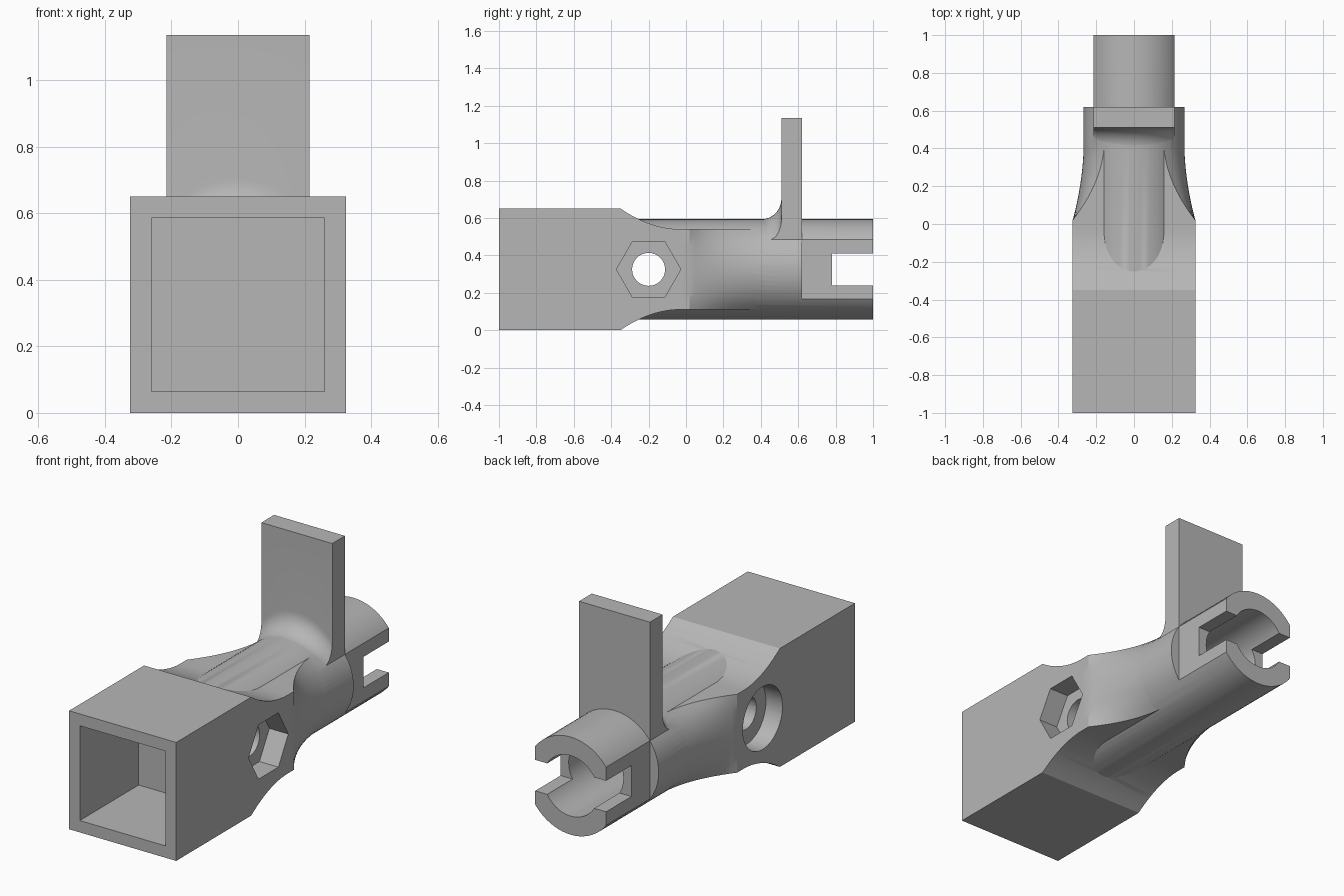
import bpy, bmesh, math
from mathutils import Matrix, Vector

if "Cube" in bpy.data.objects:
    bpy.data.objects.remove(bpy.data.objects["Cube"])

MID = 0.325        # axis height and half width of the square socket
R = 0.268          # tube radius
FLAT = 0.215       # half width of the lug, flats and waist height

grey = bpy.data.materials.new("light_grey")
grey.use_nodes = True
COLOUR = (0.47, 0.47, 0.47, 1)
grey.diffuse_color = COLOUR
grey.node_tree.nodes["Principled BSDF"].inputs["Base Color"].default_value = COLOUR


def finish(name, bm):
    bmesh.ops.recalc_face_normals(bm, faces=bm.faces)
    mesh = bpy.data.meshes.new(name)
    bm.to_mesh(mesh)
    bm.free()
    mesh.materials.append(grey)
    ob = bpy.data.objects.new(name, mesh)
    bpy.context.collection.objects.link(ob)
    return ob


def box(name, lo, hi):
    bm = bmesh.new()
    bmesh.ops.create_cube(bm, size=1)
    lo, hi = Vector(lo), Vector(hi)
    bmesh.ops.scale(bm, vec=hi - lo, verts=bm.verts)
    bmesh.ops.translate(bm, vec=(lo + hi) / 2, verts=bm.verts)
    return finish(name, bm)


def rod(name, radius, start, end, axis, other=0, sides=64):
    """Cylinder along x or y at axis height; other is its y or x position."""
    bm = bmesh.new()
    bmesh.ops.create_cone(bm, cap_ends=True, segments=sides, radius1=radius,
                          radius2=radius, depth=end - start)
    mid = (start + end) / 2
    if axis == "x":
        rot, pos = Matrix.Rotation(math.pi / 2, 4, "Y"), (mid, other, MID)
    else:
        rot, pos = Matrix.Rotation(math.pi / 2, 4, "X"), (other, mid, MID)
    bmesh.ops.transform(bm, matrix=Matrix.Translation(pos) @ rot, verts=bm.verts)
    return finish(name, bm)


def loft(name, rings):
    """Skin a list of equally long closed rings and cap both ends."""
    bm = bmesh.new()
    rows = [[bm.verts.new(p) for p in ring] for ring in rings]
    n = len(rows[0])
    for a, b in zip(rows, rows[1:]):
        for i in range(n):
            j = (i + 1) % n
            bm.faces.new((a[i], a[j], b[j], b[i]))
    bm.faces.new(rows[0])
    bm.faces.new(rows[-1])
    return finish(name, bm)


# Square socket that dips to a waist and blends into the round tube
def body_ring(y):
    dip = min(max((y + 0.35) / 0.32, 0), 1)
    half = FLAT + (MID - FLAT) * (1 - dip) ** 2
    square = (1 - min(max((y - 0.02) / 0.43, 0), 1)) ** 2
    side = []
    for i in range(17):
        z = half * (i / 8 - 1)
        arc = math.sqrt(max((R - 0.002) ** 2 - z * z, 0))
        side.append((arc + (MID - arc) * square, z))
    right = [(x, y, MID + z) for x, z in side]
    left = [(-x, y, MID + z) for x, z in reversed(side)]
    return right + left


stations = [-1] + [-0.35 + 0.32 * i / 12 for i in range(13)]
stations += [0.02 + 0.43 * i / 14 for i in range(15)]
body = loft("socket_connector", [body_ring(y) for y in stations])


# Upright lug with a fillet that follows the tube
def lug_ring(x):
    rise = math.sqrt(R * R - x * x)
    top, reach = MID + rise, 0.11 * rise / R
    ring = [(x, 0.62, 0.4), (x, 0.62, 1.135), (x, 0.51, 1.135)]
    for i in range(11):
        a = math.pi / 2 * i / 10
        ring.append((x, 0.51 - reach * (1 - math.cos(a)),
                     top + 0.11 * (1 - math.sin(a)) - 0.001))
    ring.append((x, 0.51 - reach, 0.4))
    return ring


lug = loft("upright_lug", [lug_ring(FLAT * (i / 10 - 1)) for i in range(21)])
tube = rod("tube", R, -0.3, 1, "y")

# Cutters: tube flats, socket, bore, end slot, bolt hole and its recesses
flats = [box("flat_cutter", (min(s * FLAT, s), 0.62, -0.5),
             (max(s * FLAT, s), 1.5, 0.75)) for s in (-1, 1)]
cutters = flats + [
    box("socket_cutter", (-0.26, -1.2, 0.065), (0.26, -0.49, 0.585)),
    rod("bore_cutter", 0.166, 0.2, 1.2, "y"),
    box("slot_cutter", (-0.5, 0.78, 0.24), (0.5, 1.2, 0.41)),
    rod("bolt_hole_cutter", 0.088, -0.6, 0.6, "x", -0.2, 48),
    rod("nut_cutter", 0.172, 0.21, 0.6, "x", -0.2, 6),
    rod("bolt_head_cutter", 0.172, -0.6, -0.225, "x", -0.2, 48),
]

steps = [(tube, "UNION")] + [(c, "DIFFERENCE") for c in flats]
steps += [(lug, "UNION")] + [(c, "DIFFERENCE") for c in cutters[2:]]
for tool, operation in steps:
    mod = body.modifiers.new(tool.name, "BOOLEAN")
    mod.operation, mod.solver, mod.object = operation, "EXACT", tool

# Bake the solid and drop the helpers
graph = bpy.context.evaluated_depsgraph_get()
solid = bpy.data.meshes.new_from_object(body.evaluated_get(graph))
body.modifiers.clear()
body.data = solid
for tool, _ in steps:
    bpy.data.objects.remove(tool)

bpy.ops.object.select_all(action="DESELECT")
body.select_set(True)
bpy.context.view_layer.objects.active = body
bpy.ops.object.shade_smooth_by_angle(angle=math.radians(25))
